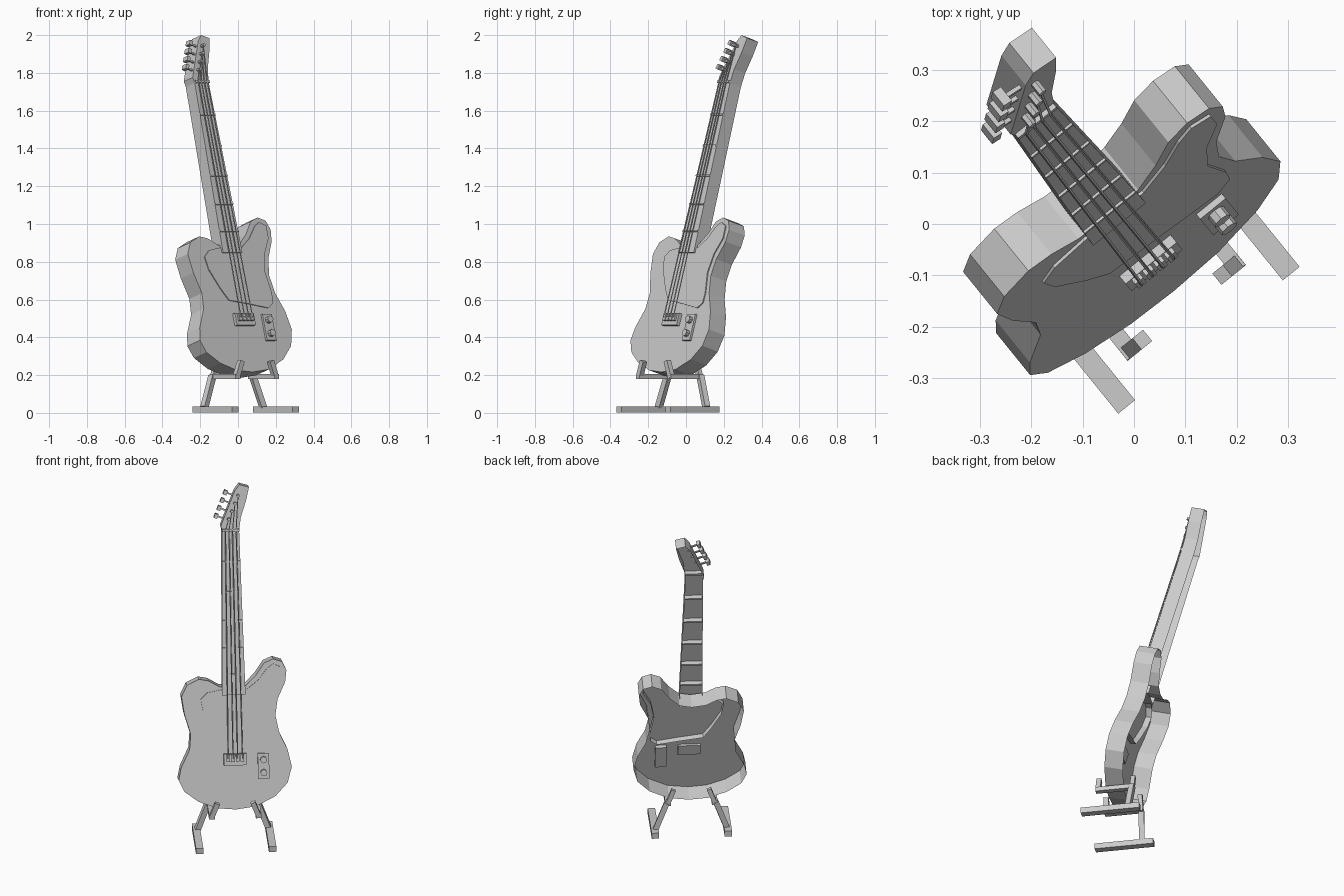
import bpy, bmesh, math
from mathutils import Matrix, Vector

if "Cube" in bpy.data.objects:
    bpy.data.objects.remove(bpy.data.objects["Cube"])

# The whole model is turned about z; the guitar also leans back on its stand
TURN = Matrix.Rotation(math.radians(39), 4, 'Z')
LEAN = TURN @ Matrix.Translation((-0.022, -0.213, 0)) @ Matrix.Rotation(math.radians(-16.2), 4, 'X')
STAND = TURN @ Matrix.Translation((-0.029, 0, 0))


def finish(name, bm, mat):
    bmesh.ops.recalc_face_normals(bm, faces=bm.faces)
    me = bpy.data.meshes.new(name)
    bm.to_mesh(me)
    bm.free()
    ob = bpy.data.objects.new(name, me)
    ob.matrix_world = mat
    bpy.context.collection.objects.link(ob)
    return ob


def shell(name, outline, front, back):
    """Open-backed plate: front face at y=front with walls reaching y=back."""
    bm = bmesh.new()
    a = [bm.verts.new((x, front, z)) for x, z in outline]
    b = [bm.verts.new((x, back, z)) for x, z in outline]
    bm.faces.new(a)
    n = len(a)
    for i in range(n):
        j = (i + 1) % n
        bm.faces.new((a[i], b[i], b[j], a[j]))
    return finish(name, bm, LEAN)


def box(name, loc, size, mat=LEAN, roll=0.0):
    bm = bmesh.new()
    m = Matrix.Translation(loc) @ Matrix.Rotation(roll, 4, 'Y') @ Matrix.Diagonal((*size, 1))
    bmesh.ops.create_cube(bm, size=1, matrix=m)
    return finish(name, bm, mat)


def rod(name, p, q, r, mat=LEAN, sides=4):
    p, q = Vector(p), Vector(q)
    d = q - p
    rot = d.to_track_quat('Z', 'Y').to_matrix().to_4x4()
    bm = bmesh.new()
    spin = Matrix.Rotation(math.pi / 4, 4, 'Z')
    bmesh.ops.create_cone(bm, cap_ends=True, segments=sides, radius1=r, radius2=r, depth=d.length,
                          matrix=Matrix.Translation((p + q) / 2) @ rot @ spin)
    return finish(name, bm, mat)


# Body
body = [(0, .915), (-.08, .927), (-.14, .962), (-.195, .973), (-.263, .94), (-.295, .876),
        (-.28, .773), (-.247, .66), (-.255, .573), (-.305, .47), (-.32, .40), (-.29, .335),
        (-.21, .275), (-.105, .235), (0, .225), (.115, .24), (.225, .295), (.295, .37),
        (.32, .46), (.298, .56), (.252, .66), (.233, .756), (.247, .847), (.292, .945),
        (.3, 1.01), (.277, 1.06), (.226, 1.077), (.174, 1.055), (.126, .985), (.07, .93)]
shell("body", body, 0, .11)

# Pickguard
guard = [(-.15, .895), (-.187, .859), (-.175, .79), (-.12, .687), (-.075, .62), (.055, .6),
         (.185, .577), (.222, .605), (.225, .66), (.205, .773), (.225, .876), (.27, .96),
         (.27, 1.03), (.226, 1.05), (.19, 1.025), (.14, .96), (.075, .91), (-.07, .91)]
shell("pickguard", guard, -.006, .035)

# Neck with headstock
neck = [(-.066, .88), (-.048, 1.815), (-.055, 1.845), (.028, 2.045), (.055, 2.078), (.108, 2.062),
        (.09, 1.985), (.058, 1.89), (.048, 1.815), (.066, .88)]
shell("neck", neck, -.016, .062)

# Nut and frets
box("nut", (0, -.008, 1.82), (.096, .036, .014))
v, step = 1.82, .18
for i in range(5):
    v -= step
    step *= .955
    box(f"fret_{i + 1}", (0, -.004, v), (2 * (.048 + .0193 * (1.815 - v)), .034, .009))

# Bridge and saddles
box("bridge", (0, -.003, .512), (.128, .034, .066))
for i in range(4):
    box(f"saddle_{i + 1}", (-.04 + .0267 * i, -.022, .522), (.02, .02, .04))

# Control plate and knobs
box("control_plate", (.16, .005, .47), (.064, .035, .145))
for i, z in enumerate((.508, .434)):
    rod(f"control_knob_{i + 1}", (.16, -.01, z), (.16, -.034, z), .019, sides=8)

# Strings, posts and tuning keys
lean = math.atan2(.083, .2)
for i in range(4):
    t = 1.885 + .044 * i
    edge = -.055 + (t - 1.845) * .415
    post = Vector((edge + .028, -.03, t))
    x0, x1 = -.04 + .0267 * i, -.03 + .02 * i
    rod(f"string_lower_{i + 1}", (x0, -.034, .52), (x1, -.028, 1.82), .0035)
    rod(f"string_upper_{i + 1}", (x1, -.028, 1.82), post, .0035)
    rod(f"tuner_post_{i + 1}", post + Vector((0, .02, 0)), post + Vector((0, -.012, 0)), .009, sides=6)
    key = Vector((edge - .042, -.004, t + .018))
    rod(f"tuner_shaft_{i + 1}", (edge + .005, -.004, t), key, .006)
    box(f"tuner_key_{i + 1}", key, (.02, .036, .026), roll=lean)

# Stand: a foot, slanted leg, cradle arm and two lips on each side
for side, s in (("left", -1), ("right", 1)):
    box(f"stand_foot_{side}", (s * .206, -.1, .018), (.042, .335, .034), STAND)
    rod(f"stand_leg_{side}", (s * .2, 0, .03), (s * .138, .01, .195), .022, STAND)
    box(f"stand_arm_{side}", (s * .132, -.088, .193), (.032, .22, .026), STAND)
    rod(f"stand_front_lip_{side}", (s * .135, -.185, .185), (s * .1, -.185, .275), .02, STAND)
    rod(f"stand_back_lip_{side}", (s * .135, .01, .185), (s * .1, .01, .275), .018, STAND)
